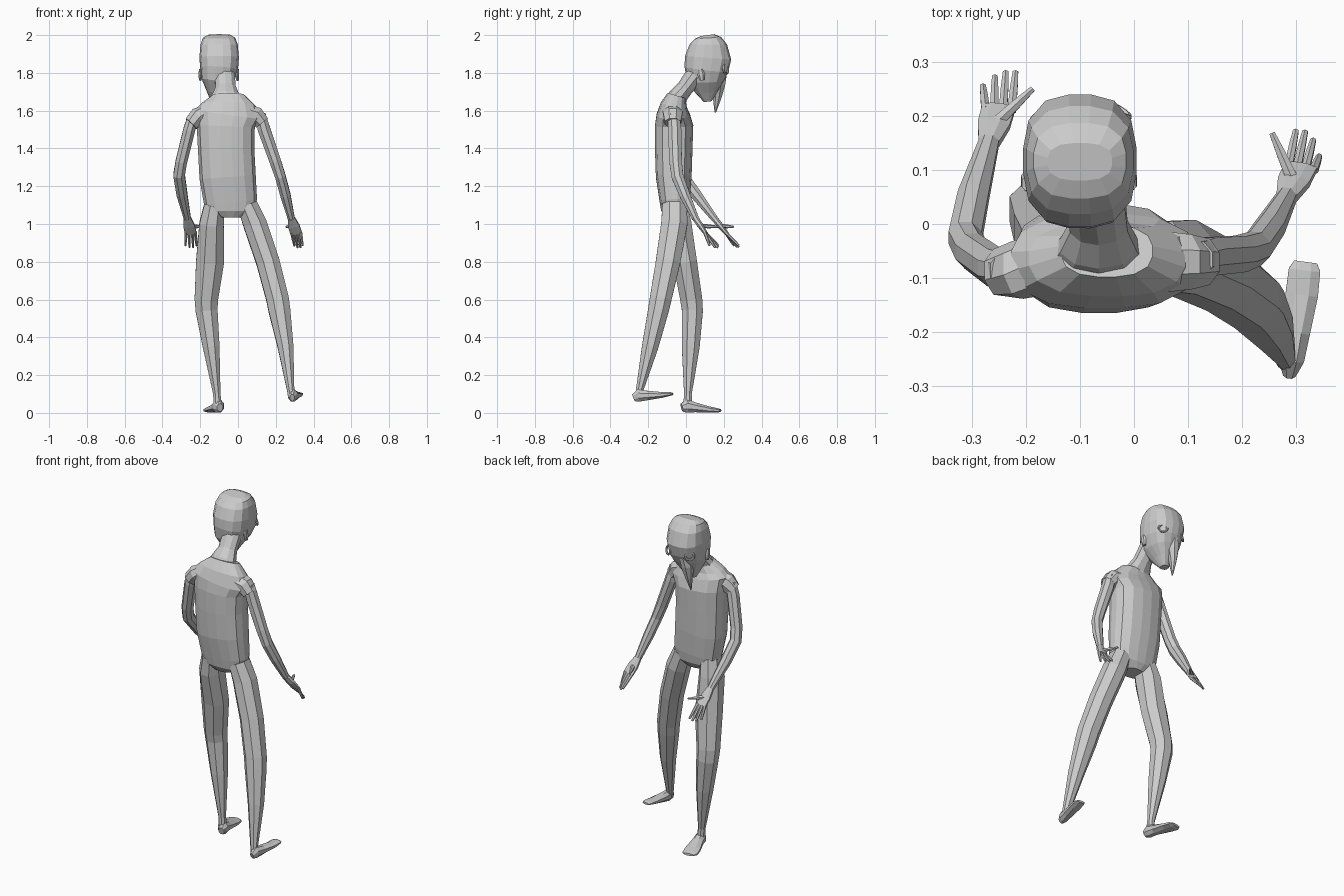
import bpy, bmesh, math
from mathutils import Vector


def loft(name, rings, n=8, p=2.0):
    """Skin flat-faced rings (x, y, z, side radius, depth radius) set square to their path."""
    bm = bmesh.new()
    pts = [Vector(r[:3]) for r in rings]
    loops = []
    for i, r in enumerate(rings):
        t = (pts[min(i + 1, len(pts) - 1)] - pts[max(i - 1, 0)]).normalized()
        u = (Vector((1, 0, 0)) - t * t.x).normalized()
        v = t.cross(u)
        loop = []
        for k in range(n):
            a = 2 * math.pi * (k + 0.5) / n
            c, s = math.cos(a), math.sin(a)
            f = (abs(c) ** p + abs(s) ** p) ** (-1 / p)
            loop.append(bm.verts.new(pts[i] + u * (c * f * r[3]) + v * (s * f * r[4])))
        loops.append(loop)
    for a, b in zip(loops, loops[1:]):
        for k in range(n):
            j = (k + 1) % n
            bm.faces.new((a[k], a[j], b[j], b[k]))
    bm.faces.new(loops[0])
    bm.faces.new(loops[-1])
    bmesh.ops.recalc_face_normals(bm, faces=bm.faces)
    me = bpy.data.meshes.new(name)
    bm.to_mesh(me)
    bm.free()
    ob = bpy.data.objects.new(name, me)
    bpy.context.collection.objects.link(ob)
    return ob


# torso with sloping shoulders
loft("torso", [(-.04, -.06, 1.035, .06, .05), (-.04, -.06, 1.07, .13, .072),
               (-.04, -.06, 1.12, .142, .08), (-.055, -.065, 1.25, .15, .095),
               (-.063, -.065, 1.4, .15, .1), (-.065, -.063, 1.52, .155, .102),
               (-.055, -.068, 1.58, .175, .088), (-.05, -.065, 1.63, .145, .07),
               (-.05, -.05, 1.68, .085, .05)], 16, 2.6)

# short cap sleeves
loft("left_sleeve", [(-.17, -.075, 1.58, .05, .06), (-.215, -.085, 1.565, .05, .055),
                     (-.248, -.09, 1.53, .042, .046)])
loft("right_sleeve", [(.06, -.07, 1.585, .05, .06), (.095, -.07, 1.575, .05, .055),
                      (.128, -.07, 1.535, .042, .046)])

# neck and head
loft("neck", [(-.065, -.06, 1.63, .1, .06), (-.065, -.04, 1.68, .075, .05),
              (-.065, -.005, 1.72, .056, .044), (-.07, .04, 1.78, .056, .05),
              (-.08, .08, 1.84, .06, .05)], 10)
loft("head", [(-.12, .115, 1.65, .025, .022), (-.115, .11, 1.70, .052, .06),
              (-.108, .103, 1.76, .087, .098), (-.1, .108, 1.82, .1, .117),
              (-.1, .117, 1.88, .105, .123), (-.1, .118, 1.95, .099, .1),
              (-.1, .117, 1.985, .086, .07), (-.1, .115, 2.0, .06, .035)], 16, 2.8)

# long beak of the mask
loft("beak", [(-.12, .175, 1.80, .03, .045), (-.128, .168, 1.74, .036, .043),
              (-.136, .165, 1.67, .02, .025), (-.142, .155, 1.59, .003, .004)], 8)

# eye rims and ears
for side, pos, yaw in (("left", (-.168, .205, 1.82), .65), ("right", (-.03, .21, 1.82), -.55)):
    bpy.ops.mesh.primitive_torus_add(major_segments=12, minor_segments=6, major_radius=.024,
                                     minor_radius=.006, location=pos,
                                     rotation=(math.radians(-80), 0, yaw))
    bpy.context.object.name = side + "_eye_rim"
for side, x in (("left", -.2), ("right", -.003)):
    loft(side + "_ear", [(x, .085, 1.76, .008, .012), (x, .08, 1.79, .01, .02),
                         (x, .075, 1.82, .008, .014)], 6)

# arms, palms, fingers and thumbs
arms = {
    "left": dict(arm=[(-.238, -.085, 1.57, .03, .035), (-.258, -.08, 1.5, .034, .038),
                      (-.3, -.05, 1.33, .033, .036), (-.312, -.025, 1.26, .033, .036),
                      (-.297, .05, 1.16, .031, .032), (-.268, .15, 1.03, .02, .02)],
                 wrist=(-.268, .15, 1.03), knuckle=(-.25, .215, .95),
                 tips=[(-.279, .255, .885), (-.257, .272, .877), (-.237, .28, .877),
                       (-.219, .28, .885)], thumb=(-.187, .25, .985)),
    "right": dict(arm=[(.118, -.065, 1.58, .03, .035), (.138, -.06, 1.5, .036, .038),
                       (.198, -.055, 1.33, .033, .036), (.225, -.045, 1.25, .03, .034),
                       (.252, -.005, 1.15, .029, .03), (.282, .05, 1.03, .02, .02)],
                  wrist=(.282, .05, 1.03), knuckle=(.308, .105, .95),
                  tips=[(.342, .125, .885), (.331, .155, .875), (.316, .17, .875),
                        (.299, .172, .885)], thumb=(.255, .168, .985)),
}
for side, d in arms.items():
    s = -1 if side == "left" else 1
    loft(side + "_arm", d["arm"])
    w, k = Vector(d["wrist"]), Vector(d["knuckle"])
    m = w.lerp(k, .5)
    loft(side + "_palm", [(*w, .02, .018), (*m, .031, .016), (*k, .032, .011)], 8, 2.6)
    for i, tip in enumerate(d["tips"]):
        off = (-1.5 + i) * .016 * (1 if s < 0 else -1)
        base = k + Vector((off, -.006, .006))
        loft(f"{side}_finger_{i + 1}", [(*base, .009, .009), (*base.lerp(Vector(tip), .6), .008, .008),
                                        (*tip, .006, .006)], 6)
    th = Vector(d["thumb"])
    loft(side + "_thumb", [(*m, .013, .012), (*m.lerp(th, .55), .01, .01), (*th, .006, .006)], 6)

# legs
loft("left_leg", [(-.125, -.06, 1.1, .058, .07), (-.14, -.045, 1.0, .07, .08),
                  (-.148, -.005, .8, .08, .068), (-.168, .028, .6, .067, .063),
                  (-.166, .034, .54, .063, .06), (-.142, .025, .35, .048, .051),
                  (-.112, .01, .1, .021, .022), (-.108, .01, .04, .024, .026)])
loft("right_leg", [(.05, -.06, 1.1, .058, .07), (.09, -.062, 1.0, .067, .075),
                   (.158, -.095, .8, .066, .07), (.21, -.135, .6, .064, .062),
                   (.22, -.147, .54, .062, .059), (.252, -.19, .35, .045, .047),
                   (.28, -.248, .11, .02, .02), (.284, -.255, .08, .02, .02)])

# feet, heel to toe
loft("left_foot", [(-.095, -.022, .028, .016, .022), (-.103, .005, .036, .03, .036),
                   (-.112, .05, .029, .033, .026), (-.13, .12, .018, .044, .017),
                   (-.142, .165, .013, .044, .012), (-.145, .182, .013, .03, .007)], 8, 2.8)
loft("right_foot", [(.287, -.278, .08, .012, .02), (.29, -.25, .092, .025, .033),
                    (.298, -.2, .092, .028, .025), (.31, -.13, .095, .031, .016),
                    (.315, -.085, .1, .03, .01), (.317, -.07, .1, .022, .006)], 8, 2.8)
